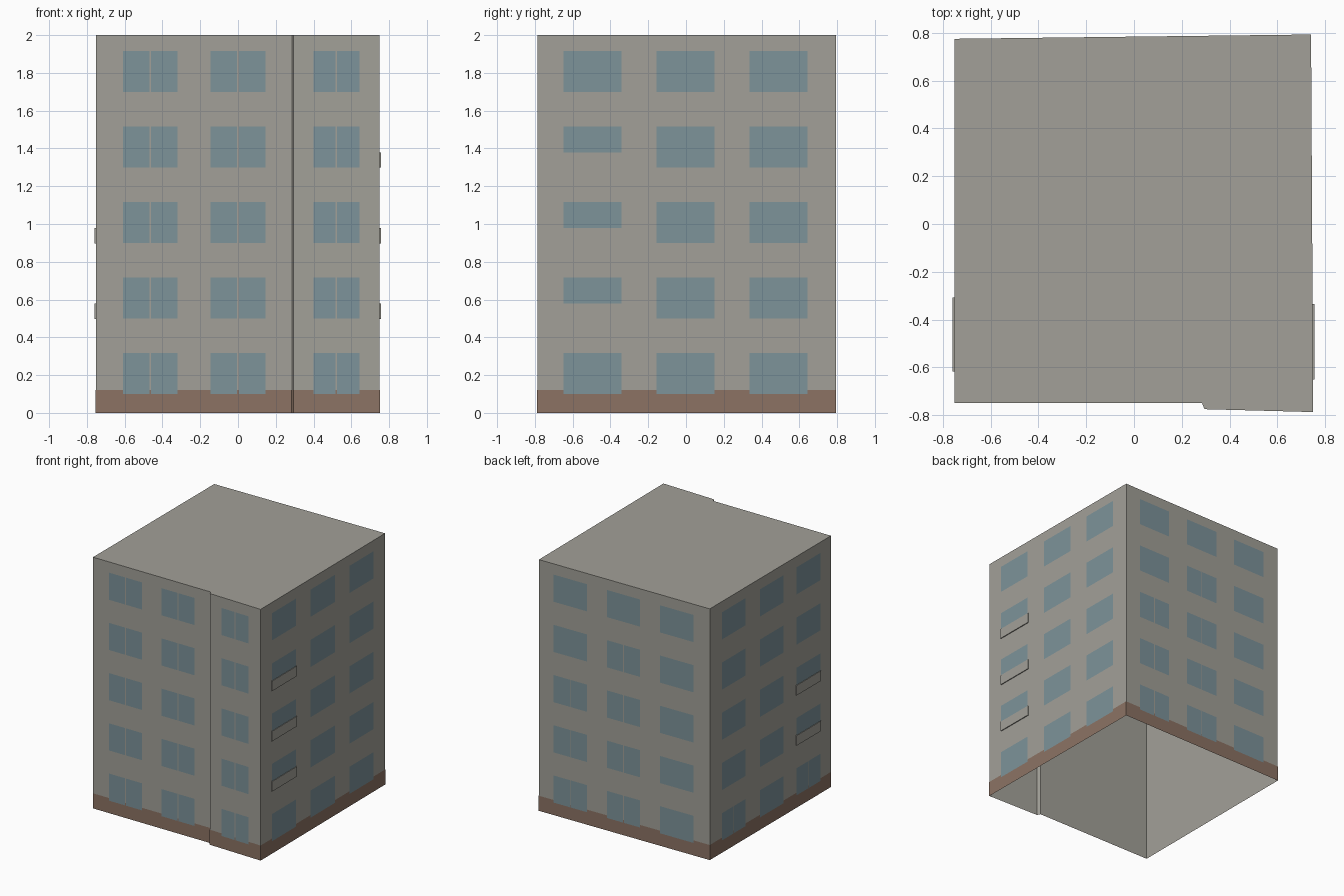
import bpy
import bmesh
from mathutils import Vector

cube = bpy.data.objects.get("Cube")
if cube:
    bpy.data.objects.remove(cube)


def material(name, rgb):
    m = bpy.data.materials.new(name)
    m.use_nodes = True
    m.diffuse_color = (*rgb, 1)
    m.node_tree.nodes["Principled BSDF"].inputs["Base Color"].default_value = (*rgb, 1)
    return m


CONCRETE = material("concrete grey", (0.362, 0.352, 0.314))
GLASS = material("window blue", (0.205, 0.292, 0.323))
BRICK = material("plinth brown", (0.262, 0.171, 0.127))


def finish(name, bm, mat):
    mesh = bpy.data.meshes.new(name)
    bm.to_mesh(mesh)
    bm.free()
    mesh.materials.append(mat)
    ob = bpy.data.objects.new(name, mesh)
    bpy.context.collection.objects.link(ob)
    return ob


# Footprint, counter-clockwise from the front corner at -x
HEIGHT = 2.0
outline = [Vector(p) for p in [(-0.752, -0.75), (0.285, -0.75), (0.295, -0.775), (0.75, -0.787),
                               (0.741, 0.793), (-0.752, 0.775)]]
walls = list(zip(outline, outline[1:] + outline[:1]))
FRONT, RETURN, FRONT_BAY, LEFT, BACK, RIGHT = walls


def normal(wall):
    d = (wall[1] - wall[0]).normalized()
    return Vector((d.y, -d.x))


def at(wall, axis, value, lift):
    """Point on a wall line where the given axis has the given value."""
    a, b = wall
    t = (value - a[axis]) / (b[axis] - a[axis])
    return a.lerp(b, t) + normal(wall) * lift


def quad(bm, p, q, z0, z1):
    bm.faces.new([bm.verts.new((*v, z)) for v, z in ((p, z0), (q, z0), (q, z1), (p, z1))])


# Building shell: walls and flat roof, open underneath
bm = bmesh.new()
low = [bm.verts.new((*p, 0)) for p in outline]
high = [bm.verts.new((*p, HEIGHT)) for p in outline]
for i in range(len(outline)):
    j = (i + 1) % len(outline)
    bm.faces.new((low[i], low[j], high[j], high[i]))
bm.faces.new(high)
finish("walls_and_roof", bm, CONCRETE)

# Plinth: thin skin around the foot of the walls
bm = bmesh.new()
for wall in walls:
    a, b = wall
    along = (b - a).normalized() * 0.0015
    out = normal(wall) * 0.0015
    quad(bm, a - along + out, b + along + out, 0, 0.12)
finish("plinth", bm, BRICK)

# Windows: columns as (wall, axis, start, end, storeys with a centre mullion)
ALL = {0, 1, 2, 3, 4}
STOREY, SILL, TALL = 0.4, 0.1, 0.216
columns = {
    "front_windows": [(FRONT, 0, -0.61, -0.32, ALL), (FRONT, 0, -0.145, 0.145, ALL),
                      (FRONT_BAY, 0, 0.40, 0.643, ALL)],
    "left_windows": [(LEFT, 1, -0.648, -0.342, ()), (LEFT, 1, -0.155, 0.15, ()),
                     (LEFT, 1, 0.335, 0.642, ())],
    "back_windows": [(BACK, 0, 0.61, 0.32, {0, 1, 2}), (BACK, 0, 0.145, -0.145, {0, 1, 2, 3}),
                     (BACK, 0, -0.32, -0.61, ())],
    "right_windows": [(RIGHT, 1, 0.625, 0.33, {0}), (RIGHT, 1, 0.15, -0.15, ()),
                      (RIGHT, 1, -0.315, -0.615, {0})],
}
for name, group in columns.items():
    bm = bmesh.new()
    for wall, axis, start, end, split in group:
        p, q = at(wall, axis, start, 0.003), at(wall, axis, end, 0.003)
        gap = (q - p).normalized() * 0.004
        mid = (p + q) / 2
        for storey in ALL:
            z = SILL + STOREY * storey
            if storey in split:
                quad(bm, p, mid - gap, z, z + TALL)
                quad(bm, mid + gap, q, z, z + TALL)
            else:
                quad(bm, p, q, z, z + TALL)
    finish(name, bm, GLASS)


# Shallow parapets across the lower part of some side windows
def parapets(name, wall, start, end, storeys):
    bm = bmesh.new()
    for storey in storeys:
        z = SILL + STOREY * storey
        a, b = at(wall, 1, start, 0), at(wall, 1, end, 0)
        c, d = at(wall, 1, end, 0.007), at(wall, 1, start, 0.007)
        corners = [bm.verts.new((*v, h)) for h in (z - 0.002, z + 0.078) for v in (a, b, c, d)]
        bmesh.ops.convex_hull(bm, input=corners)
    bmesh.ops.recalc_face_normals(bm, faces=bm.faces)
    finish(name, bm, CONCRETE)


parapets("left_parapets", LEFT, -0.65, -0.335, (1, 2, 3))
parapets("right_parapets", RIGHT, -0.308, -0.618, (1, 2))
